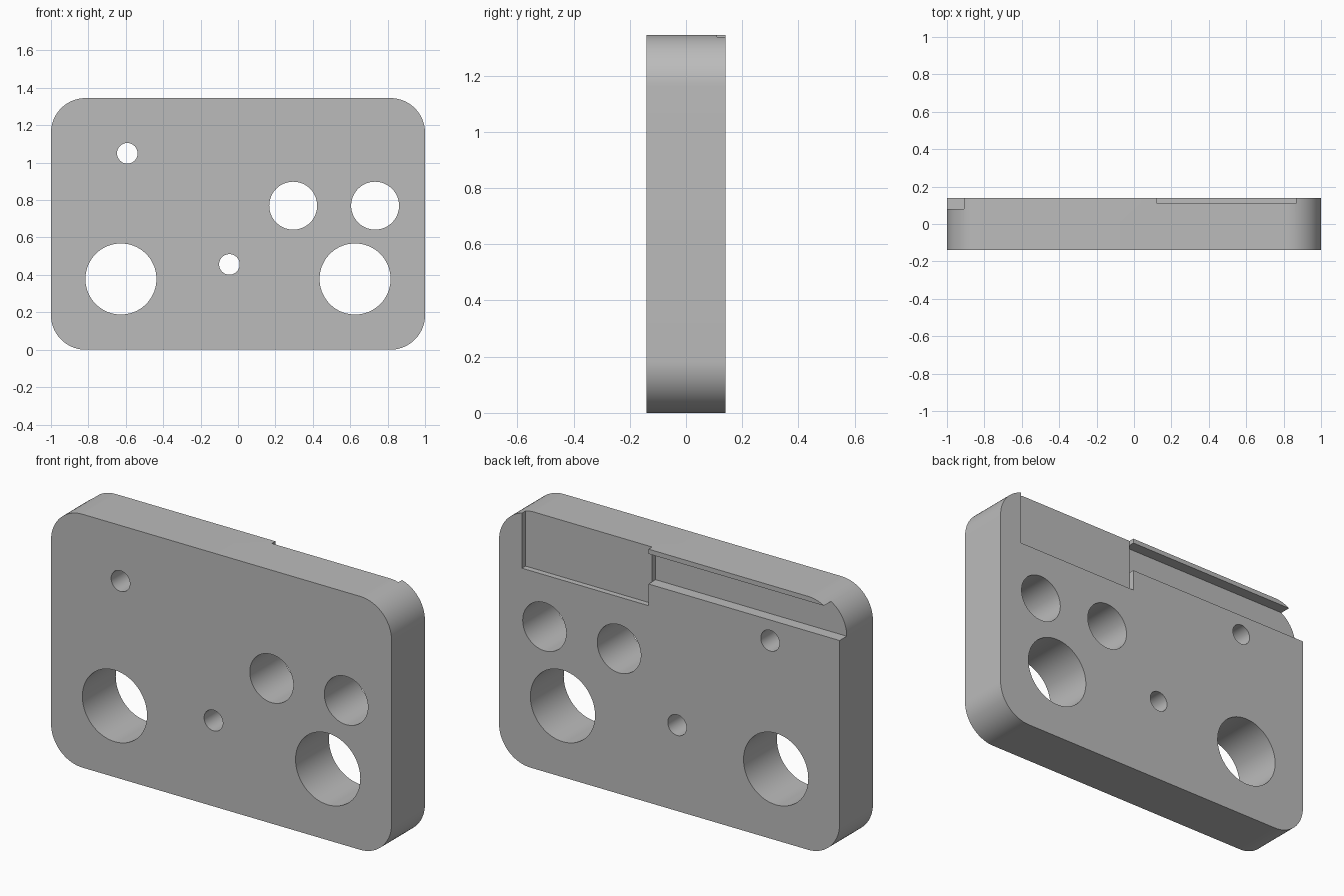
import bpy, bmesh, math
from mathutils import Matrix, Vector

if "Cube" in bpy.data.objects:
    bpy.data.objects.remove(bpy.data.objects["Cube"], do_unlink=True)

HEIGHT, HALF_Y, RADIUS = 1.345, 0.14, 0.185

grey = bpy.data.materials.new("plain grey")
grey.use_nodes = True
grey.diffuse_color = (0.5, 0.5, 0.5, 1)
grey.node_tree.nodes["Principled BSDF"].inputs["Base Color"].default_value = (0.5, 0.5, 0.5, 1)


def make_object(name, bm):
    bmesh.ops.recalc_face_normals(bm, faces=bm.faces)
    mesh = bpy.data.meshes.new(name)
    bm.to_mesh(mesh)
    bm.free()
    mesh.materials.append(grey)
    obj = bpy.data.objects.new(name, mesh)
    bpy.context.collection.objects.link(obj)
    return obj


def box_cutter(name, x0, x1, y0, y1, z0, z1):
    bm = bmesh.new()
    centre = Vector((x0 + x1, y0 + y1, z0 + z1)) / 2
    size = Matrix.Diagonal((x1 - x0, y1 - y0, z1 - z0, 1))
    bmesh.ops.create_cube(bm, size=1, matrix=Matrix.Translation(centre) @ size)
    return make_object(name, bm)


def hole_cutter(name, x, z, radius):
    bm = bmesh.new()
    matrix = Matrix.Translation((x, 0, z)) @ Matrix.Rotation(math.pi / 2, 4, "X")
    bmesh.ops.create_cone(bm, cap_ends=True, segments=72, radius1=radius,
                          radius2=radius, depth=1, matrix=matrix)
    return make_object(name, bm)


# Plate: rounded rectangle profile extruded through its thickness
bm = bmesh.new()
profile = []
corners = [(1, 1), (-1, 1), (-1, -1), (1, -1)]
steps = 18
for quarter, (sx, sz) in enumerate(corners):
    for i in range(steps + 1):
        a = (quarter + i / steps) * math.pi / 2
        x = sx * (1 - RADIUS) + RADIUS * math.cos(a)
        z = HEIGHT / 2 + sz * (HEIGHT / 2 - RADIUS) + RADIUS * math.sin(a)
        profile.append(bm.verts.new((x, -HALF_Y, z)))
front = bm.faces.new(profile)
extruded = bmesh.ops.extrude_face_region(bm, geom=[front])["geom"]
bmesh.ops.translate(bm, vec=(0, 2 * HALF_Y, 0),
                    verts=[v for v in extruded if isinstance(v, bmesh.types.BMVert)])
plate = make_object("plate", bm)

# Through holes
cutters = [hole_cutter("hole_cutter", *h) for h in (
    (-0.626, 0.378, 0.19), (0.626, 0.378, 0.19),
    (0.295, 0.77, 0.128), (0.733, 0.77, 0.128),
    (-0.592, 1.05, 0.055), (-0.046, 0.456, 0.055))]

# Shallow back pocket open at the top, and a deeper slot open at the side
cutters.append(box_cutter("pocket_cutter", 0.122, 0.865, 0.11, 0.3, 1.045, 1.5))
cutters.append(box_cutter("slot_cutter", -1.2, 0.122, 0.08, 0.3, 1.16, 1.32))

bpy.context.view_layer.objects.active = plate
plate.select_set(True)
for cutter in cutters:
    cut = plate.modifiers.new("cut", "BOOLEAN")
    cut.operation = "DIFFERENCE"
    cut.solver = "EXACT"
    cut.object = cutter
    bpy.ops.object.modifier_apply(modifier=cut.name)
    bpy.data.objects.remove(cutter, do_unlink=True)

bpy.ops.object.shade_smooth_by_angle(angle=math.radians(30))
